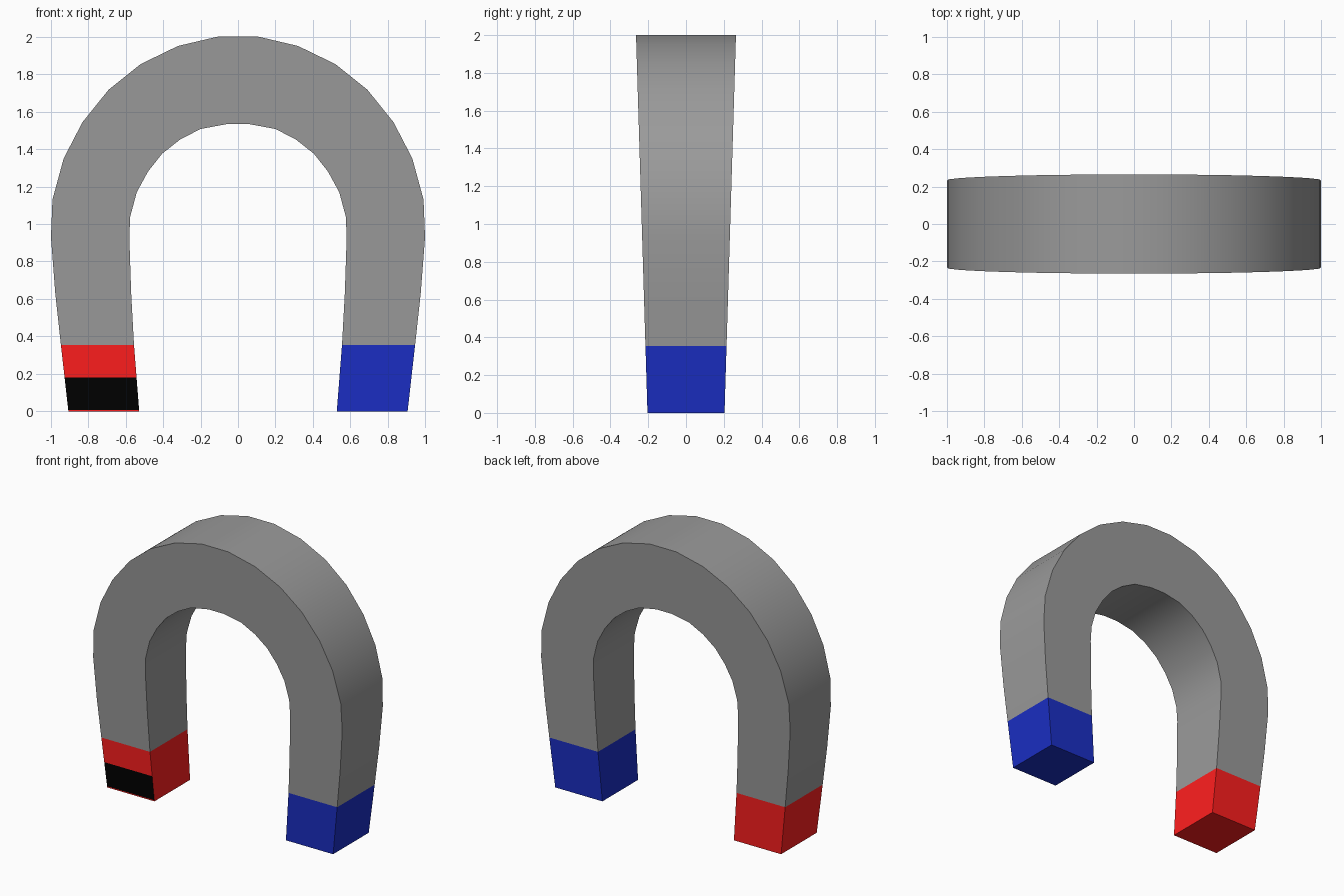
import bpy
import math

if "Cube" in bpy.data.objects:
    bpy.data.objects.remove(bpy.data.objects["Cube"])

CUT = 0.355  # height where the coloured tips meet the grey body

# right half of the arch: (outer x, outer z, inner x, inner z), from cut to crown
ARCH = [
    (0.945, CUT, 0.555, CUT),
    (0.975, 0.63, 0.570, 0.63),
    (0.998, 0.93, 0.580, 0.93),
    (0.990, 1.13, 0.575, 1.04),
    (0.930, 1.35, 0.540, 1.17),
    (0.830, 1.543, 0.480, 1.28),
    (0.690, 1.717, 0.405, 1.375),
    (0.520, 1.853, 0.310, 1.45),
    (0.320, 1.95, 0.200, 1.507),
    (0.107, 2.0, 0.060, 1.533),
]


def material(name, rgb):
    m = bpy.data.materials.new(name)
    m.diffuse_color = (*rgb, 1.0)
    m.use_nodes = True
    m.node_tree.nodes["Principled BSDF"].inputs["Base Color"].default_value = m.diffuse_color
    return m


def half_depth(z):
    return 0.204 + 0.0303 * z


def mirrored(section):
    xo, zo, xi, zi = section
    return (-xo, zo, -xi, zi)


def loft(name, sections, mats=(), flip=False, cap_start=False, front_mats={}):
    """Skin rectangular sections; front_mats gives a material per front span."""
    verts, faces, ids = [], [], []
    for xo, zo, xi, zi in sections:
        do, di = half_depth(zo), half_depth(zi)
        verts += [(xo, -do, zo), (xo, do, zo), (xi, di, zi), (xi, -di, zi)]
    for s in range(len(sections) - 1):
        a, b = 4 * s, 4 * s + 4
        for k in range(4):
            n = (k + 1) % 4
            faces.append((a + k, a + n, b + n, b + k))
            ids.append(front_mats.get(s, 0) if k == 3 else 0)
    if cap_start:
        faces.append((3, 2, 1, 0))
        ids.append(0)
    if flip:
        faces = [f[::-1] for f in faces]
    mesh = bpy.data.meshes.new(name)
    mesh.from_pydata(verts, [], faces)
    for m in mats:
        mesh.materials.append(m)
    for p, i in zip(mesh.polygons, ids):
        p.material_index = i
    obj = bpy.data.objects.new(name, mesh)
    bpy.context.collection.objects.link(obj)
    bpy.ops.object.select_all(action='DESELECT')
    obj.select_set(True)
    bpy.context.view_layer.objects.active = obj
    bpy.ops.object.shade_smooth_by_angle(angle=math.radians(35))
    return obj


def leg_section(z):
    t = z / CUT
    return (0.905 + 0.040 * t, z, 0.527 + 0.028 * t, z)


grey = material("dark_grey", (0.325, 0.325, 0.325))
red = material("red", (1.0, 0.013, 0.013))
blue = material("blue", (0.011, 0.028, 0.56))
black = material("black", (0.0, 0.0, 0.0))

# grey horseshoe body
loft("magnet_body", ARCH + [mirrored(s) for s in reversed(ARCH)], [grey])

# blue pole on the right
loft("blue_tip", [leg_section(0), leg_section(CUT)], [blue], cap_start=True)

# red pole on the left, with a black band on its front face only
loft("red_tip", [mirrored(leg_section(z)) for z in (0, 0.008, 0.18, CUT)],
     [red, black], flip=True, cap_start=True, front_mats={1: 1})
